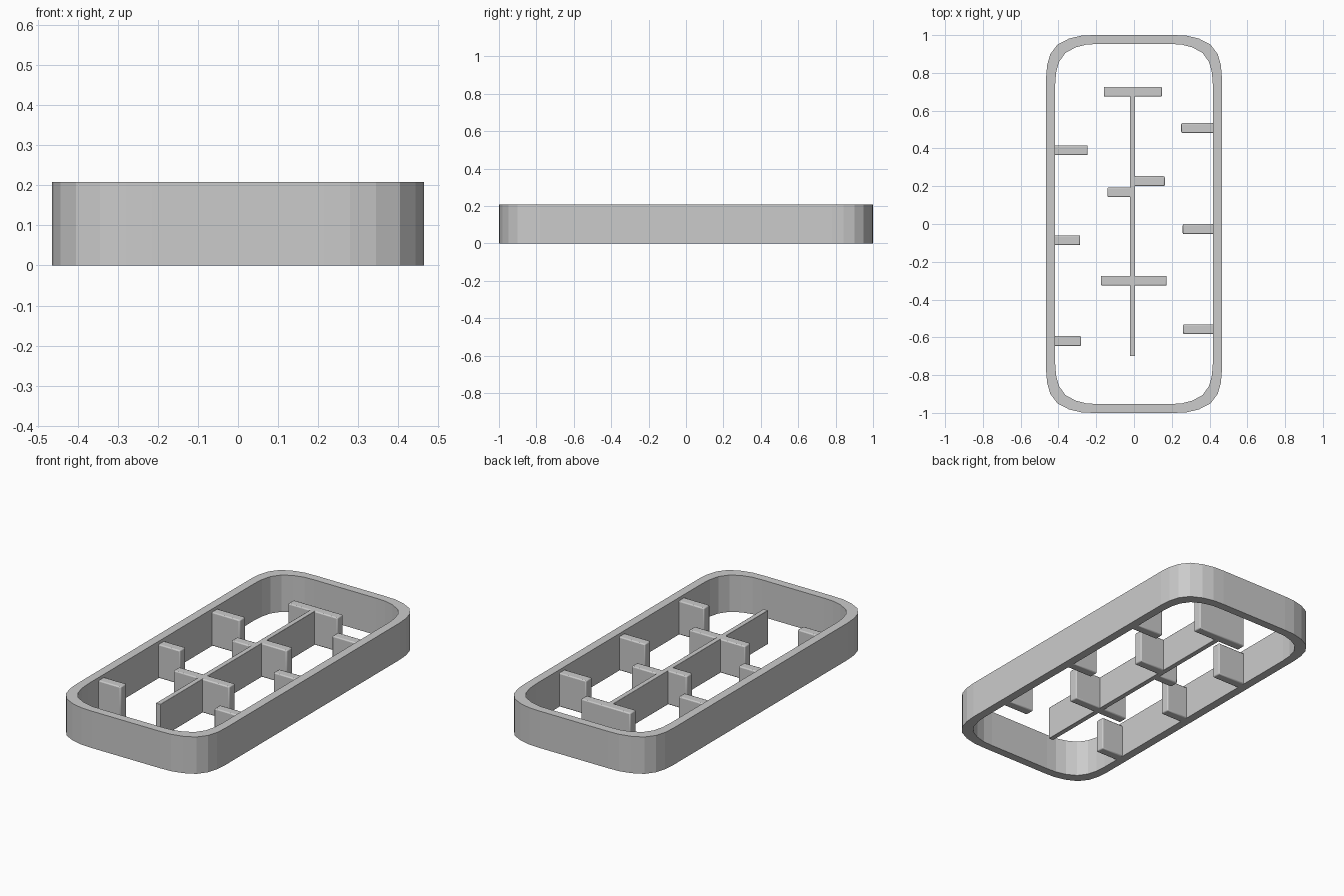
import bpy
import bmesh

if "Cube" in bpy.data.objects:
    bpy.data.objects.remove(bpy.data.objects["Cube"])

FRAME_H = 0.208
RIB_H = 0.19
HX, HY = 0.465, 1.0      # outer half sizes
IX, IY = 0.417, 0.953    # inner half sizes

# One quarter of the soft-cornered outline, from the long side to the short side
CORNER = [(0.465, 0.78), (0.46, 0.842), (0.443, 0.90), (0.405, 0.95),
          (0.345, 0.981), (0.28, 0.997), (0.215, 1.0)]


def outline(sx, sy):
    q = [(x * sx, y * sy) for x, y in CORNER]
    return (q + [(-x, y) for x, y in reversed(q)]
            + [(-x, -y) for x, y in q] + [(x, -y) for x, y in reversed(q)])


def make_object(name, bm):
    bmesh.ops.recalc_face_normals(bm, faces=bm.faces)
    mesh = bpy.data.meshes.new(name)
    bm.to_mesh(mesh)
    bm.free()
    obj = bpy.data.objects.new(name, mesh)
    bpy.context.collection.objects.link(obj)
    return obj


def box(name, x0, x1, y0, y1, bevel=0.006):
    bm = bmesh.new()
    bmesh.ops.create_cube(bm, size=1)
    for v in bm.verts:
        v.co.x = x0 if v.co.x < 0 else x1
        v.co.y = y0 if v.co.y < 0 else y1
        v.co.z = 0 if v.co.z < 0 else RIB_H
    obj = make_object(name, bm)
    mod = obj.modifiers.new("soft_edges", 'BEVEL')
    mod.width = bevel
    mod.segments = 2
    for o in bpy.context.selected_objects:
        o.select_set(False)
    obj.select_set(True)
    bpy.context.view_layer.objects.active = obj
    bpy.ops.object.shade_smooth_by_angle(angle=0.9)
    return obj


# Outer frame: open ring with flat corner facets
bm = bmesh.new()
outer, inner = outline(1, 1), outline(IX / HX, IY / HY)
rings = [[bm.verts.new((x, y, z)) for x, y in pts]
         for pts, z in ((outer, 0), (outer, FRAME_H), (inner, FRAME_H), (inner, 0))]
n = len(outer)
for k in range(4):
    a, b = rings[k], rings[(k + 1) % 4]
    for i in range(n):
        j = (i + 1) % n
        bm.faces.new((a[i], a[j], b[j], b[i]))
make_object("frame", bm)

# Thin central spine
box("spine", -0.022, 0.006, -0.70, 0.72, 0.002)

# Cross ribs on the spine: x start, x end, y centre
T = 0.026
for i, (x0, x1, y) in enumerate([(-0.16, 0.148, 0.70), (-0.01, 0.163, 0.227),
                                 (-0.14, -0.008, 0.168), (-0.175, 0.173, -0.30)]):
    box(f"spine_rib_{i + 1}", x0, x1, y - T, y + T)

# Tabs reaching inward from the side walls: inner end, y centre
WALL = 0.425
for i, (x, y) in enumerate([(-0.245, 0.39), (-0.285, -0.086), (-0.28, -0.62),
                            (0.25, 0.508), (0.258, -0.027), (0.26, -0.557)]):
    wall = WALL if x > 0 else -WALL
    box(f"wall_tab_{i + 1}", min(x, wall), max(x, wall), y - T, y + T)
